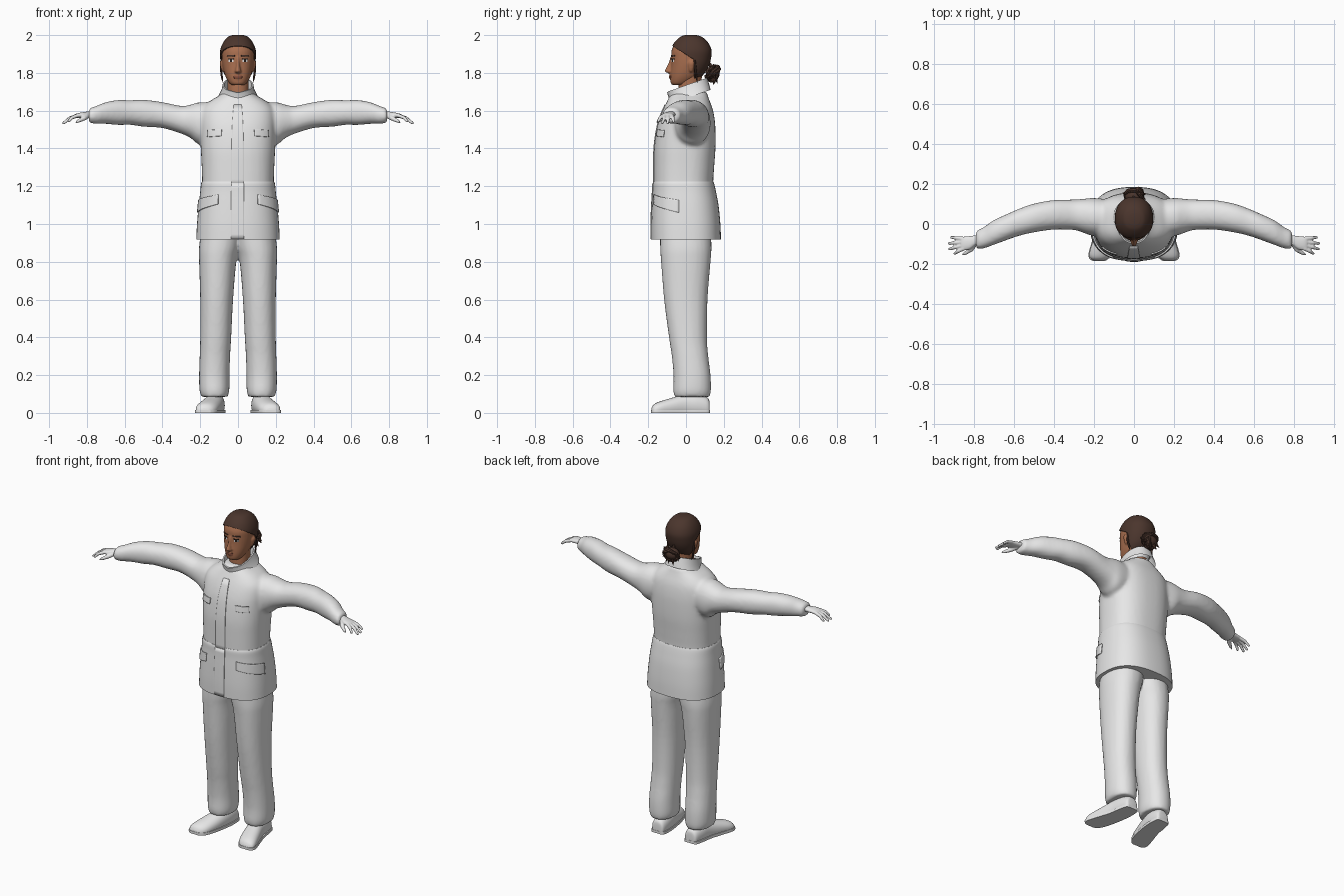
import bpy, bmesh, math, random
from mathutils import Vector
from mathutils.bvhtree import BVHTree

random.seed(4)
if "Cube" in bpy.data.objects:
    bpy.data.objects.remove(bpy.data.objects["Cube"])


def material(name, r, g, b):
    m = bpy.data.materials.new(name)
    m.use_nodes = True
    m.diffuse_color = (r, g, b, 1)
    m.node_tree.nodes["Principled BSDF"].inputs["Base Color"].default_value = (r, g, b, 1)
    return m


WHITE = material("white_cloth", .8, .8, .8)
SKIN = material("brown_skin", .40, .16, .08)
HAIR = material("dark_brown_hair", .07, .036, .026)
LIPS = material("lip_brown", .26, .085, .05)
DARK = material("eye_dark", .015, .01, .008)


def spline(rows, steps):
    """Catmull-Rom interpolation of profile rows."""
    out = []
    for i in range(len(rows) - 1):
        p0, p1, p2, p3 = (rows[min(max(j, 0), len(rows) - 1)] for j in range(i - 1, i + 3))
        for s in range(steps):
            t = s / steps
            out.append([b + .5 * t * (c - a + t * (2*a - 5*b + 4*c - d + t * (3*(b - c) + d - a)))
                        for a, b, c, d in zip(p0, p1, p2, p3)])
    return out + [list(rows[-1])]


def skin_rings(bm, rings, cap=True):
    n = len(rings[0])
    vs = [[bm.verts.new(p) for p in r] for r in rings]
    for a, b in zip(vs, vs[1:]):
        for k in range(n):
            bm.faces.new((a[k], a[(k+1) % n], b[(k+1) % n], b[k]))
    if cap:
        bm.faces.new(vs[0])
        bm.faces.new(vs[-1])


def loft(bm, rows, axis="z", power=2.2, n=32, steps=4, sign=1, cap=True, shape=lambda p: p):
    """Rows are (position, min, max, min, max) of rounded sections along an axis."""
    rings = []
    for t, a0, a1, b0, b1 in spline(rows, steps):
        ring = []
        for k in range(n):
            c, s = math.cos(math.tau * k / n), math.sin(math.tau * k / n)
            a = (a0 + a1) / 2 + (a1 - a0) / 2 * math.copysign(abs(c) ** (2 / power), c)
            b = (b0 + b1) / 2 + (b1 - b0) / 2 * math.copysign(abs(s) ** (2 / power), s)
            x, y, z = {"x": (t, a, b), "y": (a, t, b), "z": (a, b, t)}[axis]
            ring.append(shape(Vector((x * sign, y, z))))
        rings.append(ring)
    skin_rings(bm, rings, cap)


def tube(bm, pts, radii, n=10):
    pts = [Vector(p) for p in pts]
    rings = []
    for i, p in enumerate(pts):
        q = (pts[min(i + 1, len(pts) - 1)] - pts[max(i - 1, 0)]).to_track_quat("Z", "Y")
        rings.append([p + q @ Vector((math.cos(math.tau*k/n), math.sin(math.tau*k/n), 0)) * radii[i]
                      for k in range(n)])
    skin_rings(bm, rings)


def finish(name, bm, mat, voxel=0, smooth=0, normals=True):
    if normals:
        bmesh.ops.recalc_face_normals(bm, faces=bm.faces)
    me = bpy.data.meshes.new(name)
    bm.to_mesh(me)
    bm.free()
    me.materials.append(mat)
    ob = bpy.data.objects.new(name, me)
    bpy.context.collection.objects.link(ob)
    bpy.ops.object.select_all(action="DESELECT")
    ob.select_set(True)
    bpy.context.view_layer.objects.active = ob
    bpy.ops.object.shade_smooth_by_angle(angle=math.radians(40))
    if voxel:
        r = ob.modifiers.new("blend", "REMESH")
        r.mode, r.voxel_size, r.use_smooth_shade = "VOXEL", voxel, True
        s = ob.modifiers.new("soften", "SMOOTH")
        s.factor, s.iterations = .5, smooth
    return ob


def surface(ob):
    bpy.context.view_layer.update()
    return BVHTree.FromObject(ob, bpy.context.evaluated_depsgraph_get())


def patch(name, tree, left, right, mat, lift=.004, axis_y=0, n=12):
    """Thin plate wrapped on a surface between two (angle, low z, high z) edges."""
    bm = bmesh.new()
    grid = []
    for i in range(n + 1):
        ang, lo, hi = (a + (b - a) * i / n for a, b in zip(left, right))
        d = Vector((math.sin(math.radians(ang)), -math.cos(math.radians(ang)), 0))
        col = []
        for j in range(n + 1):
            base = Vector((0, axis_y, lo + (hi - lo) * j / n))
            hit = tree.ray_cast(base + d * .5, -d)[0] or base + d * .1
            col.append(bm.verts.new(hit - d * .001))
        grid.append(col)
    for i in range(n):
        for j in range(n):
            bm.faces.new((grid[i][j], grid[i+1][j], grid[i+1][j+1], grid[i][j+1]))
    ob = finish(name, bm, mat, normals=False)
    s = ob.modifiers.new("thickness", "SOLIDIFY")
    s.thickness, s.offset = lift + .001, 1


def sym(rows):
    return [(z, -w, w, f, b) for z, w, f, b in rows]


# Jacket body and sleeves, blended into one garment
bm = bmesh.new()
loft(bm, sym([(1.0, .2, -.178, .165), (1.1, .195, -.172, .155), (1.2, .19, -.171, .144),
              (1.3, .192, -.171, .149), (1.4, .197, -.169, .156), (1.5, .2, -.156, .156),
              (1.56, .2, -.14, .151), (1.61, .19, -.12, .141), (1.65, .15, -.1, .126),
              (1.68, .1, -.085, .115), (1.7, .075, -.07, .11)]), power=2.5, n=48)
for sign in (1, -1):
    loft(bm, [(.1, -.06, .12, 1.44, 1.64), (.2, -.06, .13, 1.42, 1.645), (.25, -.045, .126, 1.455, 1.632),
              (.3, -.03, .122, 1.478, 1.625), (.4, -.028, .12, 1.508, 1.645), (.5, -.042, .102, 1.515, 1.658),
              (.57, -.058, .078, 1.525, 1.655), (.63, -.078, .052, 1.524, 1.657), (.7, -.104, .02, 1.53, 1.645),
              (.75, -.122, -.015, 1.53, 1.625), (.79, -.127, -.035, 1.535, 1.612)], "x", sign=sign)
jacket = finish("jacket", bm, WHITE, .011, 5)

# Flared lower jacket panel with a crisp hem
bm = bmesh.new()
loft(bm, sym([(.918, .221, -.185, .185), (1.0, .217, -.185, .182), (1.1, .208, -.181, .172),
              (1.17, .2, -.177, .159), (1.21, .196, -.176, .15), (1.225, .191, -.172, .145)]),
     power=2.5, n=48)
skirt = finish("jacket_skirt", bm, WHITE)

# Stand-up collar, tilted forward
bm = bmesh.new()
loft(bm, sym([(1.665, .105, -.088, .13), (1.7, .088, -.09, .122), (1.735, .081, -.1, .112),
              (1.735, .073, -.092, .104), (1.68, .066, -.075, .095)]), steps=1, cap=False,
     shape=lambda p: p + Vector((0, 0, .35 * p.y - .18 * max(0, .03 - abs(p.x)) * (p.y < 0))))
finish("collar", bm, WHITE)

# Front placket and pocket flaps
upper, lower = surface(jacket), surface(skirt)
patch("placket_upper", upper, (-11.5, 1.2, 1.63), (10, 1.2, 1.63), WHITE)
patch("placket_lower", lower, (-11.5, .921, 1.215), (10, .921, 1.215), WHITE)
for side, sign in (("left", 1), ("right", -1)):
    edges = [(sign * 30, 1.465, 1.5), (sign * 54, 1.46, 1.497)]
    patch(side + "_chest_flap", upper, *edges[::sign], WHITE, .006)
    edges = [(sign * 32, 1.105, 1.155), (sign * 80, 1.06, 1.125)]
    patch(side + "_hip_flap", lower, *edges[::sign], WHITE, .007)

# Trousers
bm = bmesh.new()
for sign in (1, -1):
    loft(bm, [(.085, .055, .193, -.062, .126), (.12, .046, .204, -.067, .132), (.2, .045, .206, -.066, .13),
              (.3, .042, .203, -.075, .118), (.4, .036, .2, -.09, .111), (.6, .026, .2, -.116, .114),
              (.8, .009, .206, -.132, .13), (.88, -.01, .206, -.137, .135), (1.0, -.03, .19, -.137, .13)],
         sign=sign)
finish("trousers", bm, WHITE, .011, 3)

# Shoes with flat soles
SHOE = [(.125, .09, .14, -.01, .05), (.115, .075, .155, -.02, .08), (.06, .07, .168, -.02, .1),
        (0, .075, .178, -.02, .1), (-.08, .09, .204, -.02, .078), (-.14, .108, .222, -.02, .06),
        (-.17, .128, .22, -.02, .045), (-.183, .15, .2, -.01, .025)]
for side, sign in (("left", 1), ("right", -1)):
    bm = bmesh.new()
    loft(bm, SHOE, "y", sign=sign, shape=lambda p: Vector((p.x, p.y, max(p.z, .004))))
    finish(side + "_shoe", bm, WHITE)
    bm = bmesh.new()
    loft(bm, [(y * 1.01, a - .004, b + .004, -.04, .06) for y, a, b, c, d in SHOE], "y", sign=sign,
         shape=lambda p: Vector((p.x, p.y, min(max(p.z, 0), .016))))
    finish(side + "_sole", bm, WHITE)

# Gloved hands
for side, sign in (("left", 1), ("right", -1)):
    bm = bmesh.new()
    loft(bm, [(.74, -.1, -.05, 1.56, 1.6), (.79, -.106, -.056, 1.564, 1.596), (.82, -.126, -.06, 1.562, 1.592),
              (.85, -.132, -.063, 1.562, 1.586), (.865, -.13, -.066, 1.565, 1.58)], "x", n=20, sign=sign)
    for y, tip in ((-.122, (.9, -.15, 1.54)), (-.106, (.928, -.127, 1.53)),
                   (-.09, (.93, -.098, 1.53)), (-.074, (.918, -.066, 1.538))):
        root, end = Vector((.85, y, 1.574)), Vector(tip)
        mid = (root + end) / 2 + Vector((.004, 0, .006))
        near = end.lerp(mid, .12)
        tube(bm, [(p.x * sign, p.y, p.z) for p in (root, mid, near, end)], [.0105, .0095, .007, .003])
    tube(bm, [(x * sign, y, z) for x, y, z in ((.79, -.09, 1.575), (.815, -.128, 1.56),
                                              (.845, -.147, 1.545), (.86, -.154, 1.537))],
         [.014, .0125, .009, .003])
    finish(side + "_hand", bm, WHITE, .004, 2)

# Head with nose and ears
SKULL = [(1.735, .03, -.07, -.01), (1.745, .045, -.08, .02), (1.77, .061, -.083, .06),
         (1.8, .073, -.082, .09), (1.84, .082, -.079, .112), (1.88, .086, -.078, .123),
         (1.92, .085, -.076, .125), (1.96, .07, -.056, .107), (1.982, .045, -.025, .075), (1.992, .02, 0, .045)]
bm = bmesh.new()
loft(bm, sym(SKULL))
loft(bm, sym([(1.798, .012, -.094, -.05), (1.807, .018, -.112, -.05), (1.82, .014, -.109, -.05),
              (1.85, .009, -.094, -.05), (1.885, .01, -.083, -.05)]), n=16)
loft(bm, sym([(1.765, .015, -.084, -.05), (1.778, .022, -.09, -.05), (1.79, .015, -.087, -.05)]), n=16)
for sign in (1, -1):
    loft(bm, [(1.805, .07, .083, .02, .034), (1.82, .07, .09, .014, .04), (1.85, .07, .097, .012, .048),
              (1.865, .07, .093, .018, .044)], n=16, sign=sign)
head = finish("head", bm, SKIN, .005, 4)
bm = bmesh.new()
loft(bm, sym([(1.64, .06, -.04, .085), (1.72, .056, -.04, .08), (1.79, .058, -.03, .085)]))
finish("neck", bm, SKIN)

# Face details
face = surface(head)
patch("mouth", face, (-12, 1.772, 1.785), (12, 1.772, 1.785), LIPS, .002, .02)
for side, sign in (("left", 1), ("right", -1)):
    for part, a, b, lo, hi, mat, lift in (("eye_white", 14, 31, 1.857, 1.872, WHITE, .001),
                                          ("iris", 18, 26, 1.857, 1.873, DARK, .002),
                                          ("eyelid", 13, 32, 1.871, 1.876, DARK, .003),
                                          ("brow", 10, 36, 1.888, 1.894, HAIR, .003)):
        patch(side + "_" + part, face, *[(sign * a, lo, hi), (sign * b, lo, hi)][::sign], mat, lift, .02)

# Swept-back hair cap, cut along the hairline
bm = bmesh.new()
loft(bm, sym([(z + .008 * (z > 1.97), w + .009, f - .006, b + .01) for z, w, f, b in SKULL[2:]]), n=48, steps=6)
bmesh.ops.recalc_face_normals(bm, faces=bm.faces)
corner, slope = Vector((0, .045, 1.868)), Vector((0, -.08, -.125)).normalized()
for normal in (slope, Vector((0, -1, 0))):
    bmesh.ops.bisect_plane(bm, geom=bm.verts[:] + bm.edges[:] + bm.faces[:], plane_co=corner, plane_no=normal)
bmesh.ops.delete(bm, context="FACES", geom=[
    f for f in bm.faces if (f.calc_center_median() - corner).dot(slope) > 0 and f.calc_center_median().y < corner.y])
cap = finish("hair_cap", bm, HAIR, normals=False)
shell = cap.modifiers.new("thickness", "SOLIDIFY")
shell.thickness, shell.offset = .008, -1

# Knotted bun, loose tufts and temple strands
bm = bmesh.new()
bmesh.ops.create_icosphere(bm, subdivisions=3, radius=.036)
for v in bm.verts:
    v.co = Vector((v.co.x * 1.3, v.co.y + .14, v.co.z + 1.802))
bun = Vector((0, .142, 1.802))
for i in range(8):
    u = Vector((random.uniform(-1, 1), random.uniform(-.6, .6), random.uniform(-1, 1))).normalized()
    w = u.orthogonal().normalized()
    tube(bm, [bun + (u * math.cos(k * .5) * .046 + w * math.sin(k * .5) * .038) for k in range(9)],
         [.003] + [.01] * 7 + [.003], 8)
for i in range(9):
    d = Vector((random.uniform(-1, 1), random.uniform(-.3, .5), random.uniform(-.8, .8))).normalized()
    tube(bm, [bun + d * .02, bun + d * .05, bun + d * .064 + Vector((0, 0, -.006))], [.012, .007, .001], 6)
for sign in (1, -1):
    tube(bm, [(sign * .088, .045, 1.87), (sign * .09, .05, 1.82), (sign * .085, .055, 1.775),
              (sign * .08, .06, 1.75)], [.006, .007, .005, .001], 8)
finish("hair_bun", bm, HAIR)
